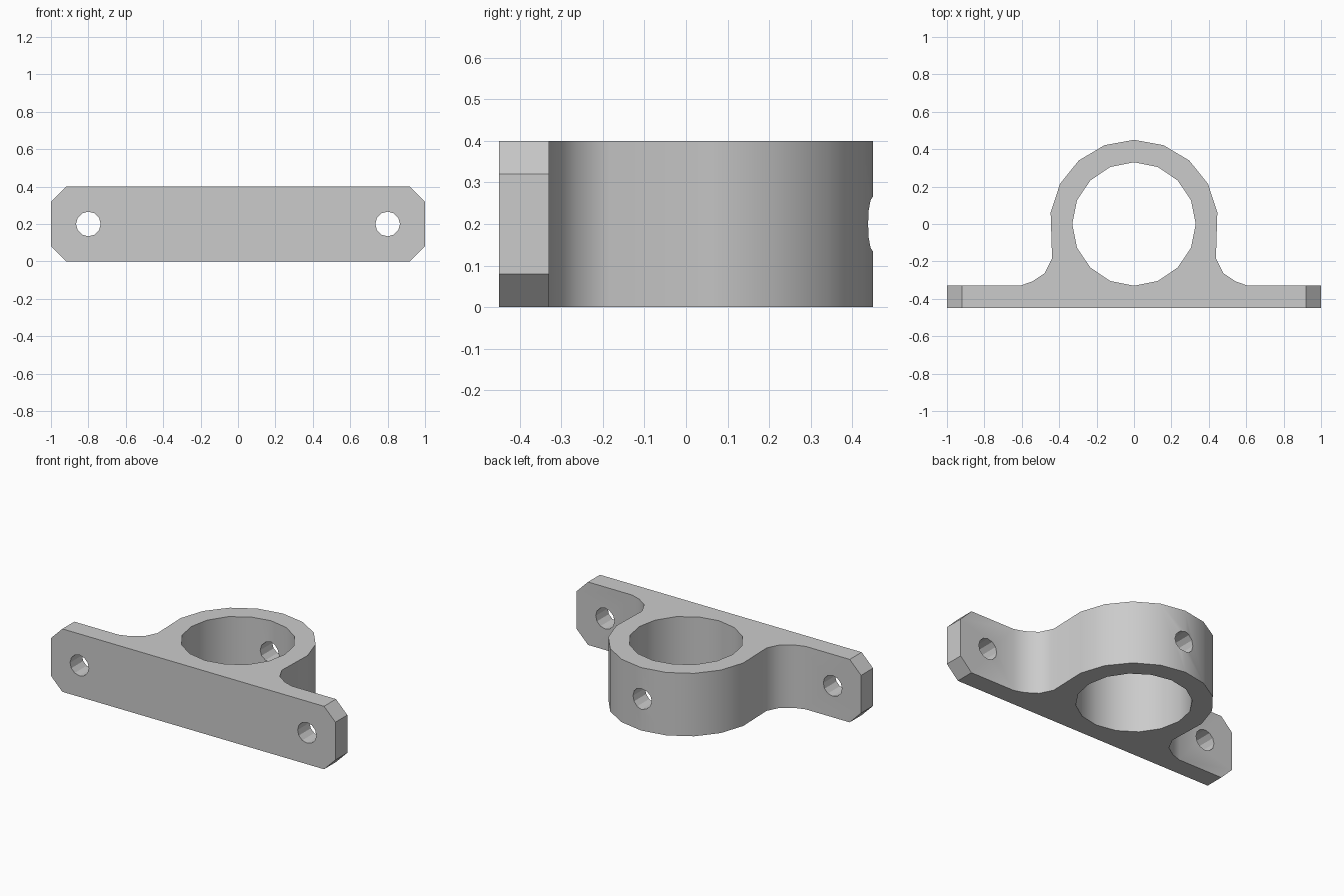
import bpy
import bmesh
import math
from mathutils import Matrix, Vector

old = bpy.data.objects.get("Cube")
if old:
    bpy.data.objects.remove(old, do_unlink=True)

HEIGHT = 0.4
MID = HEIGHT / 2
CHAMFER = 0.08
HOLE_R = 0.066

grey = bpy.data.materials.new("plain grey")
grey.use_nodes = True
colour = (0.6, 0.6, 0.6, 1)
grey.diffuse_color = colour
grey.node_tree.nodes["Principled BSDF"].inputs["Base Color"].default_value = colour


def new_object(name, bm):
    bmesh.ops.recalc_face_normals(bm, faces=bm.faces)
    mesh = bpy.data.meshes.new(name)
    bm.to_mesh(mesh)
    bm.free()
    mesh.materials.append(grey)
    obj = bpy.data.objects.new(name, mesh)
    bpy.context.collection.objects.link(obj)
    return obj


def prism(name, outline, depth):
    """Outline of 3D points swept along the depth vector."""
    bm = bmesh.new()
    face = bm.faces.new([bm.verts.new(p) for p in outline])
    swept = bmesh.ops.extrude_face_region(bm, geom=[face])["geom"]
    verts = [v for v in swept if isinstance(v, bmesh.types.BMVert)]
    bmesh.ops.translate(bm, verts=verts, vec=depth)
    return new_object(name, bm)


def cylinder(name, radius, length, sides, matrix):
    bm = bmesh.new()
    bmesh.ops.create_cone(bm, cap_ends=True, segments=sides, radius1=radius,
                          radius2=radius, depth=length, matrix=matrix)
    return new_object(name, bm)


def combine(target, other, operation):
    mod = target.modifiers.new(operation, "BOOLEAN")
    mod.operation = operation
    mod.solver = "EXACT"
    mod.object = other
    bpy.context.view_layer.objects.active = target
    bpy.ops.object.modifier_apply(modifier=mod.name)
    bpy.data.objects.remove(other, do_unlink=True)


# Half outline: plate end, concave fillet, then the ring's outer arc
half = [(1, -0.45), (1, -0.33), (0.61, -0.33), (0.545, -0.308),
        (0.478, -0.263), (0.438, -0.184)]
half += [(0.45 * math.cos(math.radians(a)), 0.45 * math.sin(math.radians(a)))
         for a in (8, 28.5, 49, 69.5)]
outline = half + [(0, 0.45)] + [(-x, y) for x, y in reversed(half)]
bracket = prism("pipe_bracket", [(x, y, 0) for x, y in outline], (0, 0, HEIGHT))

# Chamfered plate corners
for side in (-1, 1):
    for z, inward in ((0, 1), (HEIGHT, -1)):
        e = 0.02
        corner = [(side * (1 - CHAMFER - e), -0.6, z - inward * e),
                  (side * (1 + e), -0.6, z - inward * e),
                  (side * (1 + e), -0.6, z + inward * (CHAMFER + e))]
        combine(bracket, prism("corner_cutter", corner, (0, 0.5, 0)), "DIFFERENCE")

# Main bore
bore = cylinder("bore_cutter", 0.33, 1, 16, Matrix.Translation((0, 0, MID)))
combine(bracket, bore, "DIFFERENCE")

# Two mounting holes in the plate and one set-screw hole in the back of the ring
turn = Matrix.Rotation(math.pi / 2, 4, "X")
axes = ((-0.8, -0.4), (0.8, -0.4), (0, 0.4))
for x, y in axes:
    drill = cylinder("hole_cutter", HOLE_R, 0.4, 12,
                     Matrix.Translation((x, y, MID)) @ turn)
    combine(bracket, drill, "DIFFERENCE")

# Smooth curved walls, faceted small holes
bpy.ops.object.select_all(action="DESELECT")
bracket.select_set(True)
bpy.context.view_layer.objects.active = bracket
bpy.ops.object.shade_smooth_by_angle(angle=math.radians(35))
for poly in bracket.data.polygons:
    for x, _ in axes:
        offset = Vector((poly.center.x - x, poly.center.z - MID)).length
        if offset < HOLE_R + 0.01 and abs(poly.normal.y) < 0.1:
            poly.use_smooth = False
